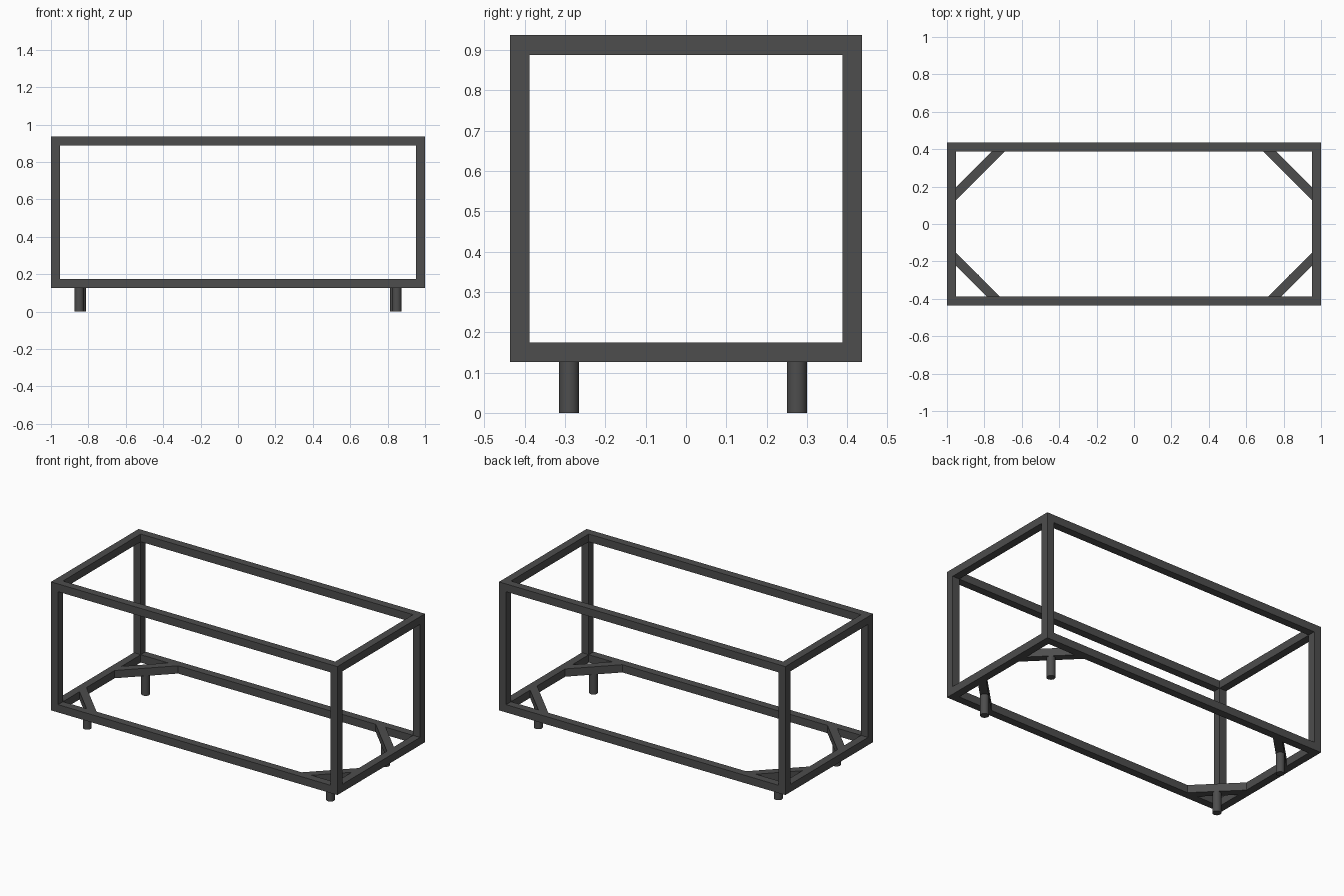
import bpy, bmesh, math

if "Cube" in bpy.data.objects:
    bpy.data.objects.remove(bpy.data.objects["Cube"])

X, Y = 1.0, 0.437          # outer half sizes
Z0, Z1 = 0.126, 0.937      # frame bottom and top
T = 0.049                  # tube thickness

dark = bpy.data.materials.new("dark_metal")
dark.diffuse_color = (0.075, 0.075, 0.075, 1)
dark.use_nodes = True
dark.node_tree.nodes["Principled BSDF"].inputs["Base Color"].default_value = dark.diffuse_color


def prism(name, pts, z0, z1):
    """Extrude a flat outline from z0 up to z1."""
    bm = bmesh.new()
    face = bm.faces.new([bm.verts.new((x, y, z0)) for x, y in pts])
    top = bmesh.ops.extrude_face_region(bm, geom=[face])["geom"]
    verts = [g for g in top if isinstance(g, bmesh.types.BMVert)]
    bmesh.ops.translate(bm, vec=(0, 0, z1 - z0), verts=verts)
    bmesh.ops.recalc_face_normals(bm, faces=bm.faces)
    mesh = bpy.data.meshes.new(name)
    bm.to_mesh(mesh)
    bm.free()
    mesh.materials.append(dark)
    ob = bpy.data.objects.new(name, mesh)
    bpy.context.collection.objects.link(ob)
    return ob


def leg(name, x, y):
    bpy.ops.mesh.primitive_cylinder_add(vertices=32, radius=0.025, depth=Z0,
                                        location=(x, y, Z0 / 2))
    bpy.context.object.name = name
    bpy.context.object.data.materials.append(dark)
    bpy.ops.object.shade_smooth_by_angle(angle=math.radians(40))


# Horizontal rails, mitred at the corners
xi, yi = X - T, Y - T
for level, z in (("bottom", Z0), ("top", Z1 - T)):
    for s, front, side in ((-1, "front", "left"), (1, "back", "right")):
        prism(f"{level}_{front}_rail",
              [(-X, s * Y), (X, s * Y), (xi, s * yi), (-xi, s * yi)], z, z + T)
        prism(f"{level}_{side}_rail",
              [(s * X, -Y), (s * X, Y), (s * xi, yi), (s * xi, -yi)], z, z + T)

for sx, side in ((-1, "left"), (1, "right")):
    # brace offset |x|+|y| and leg position differ slightly front to back
    for sy, end, total, ly in ((-1, "front", 1.139, 0.29), (1, "back", 1.113, 0.275)):
        # Corner post
        prism(f"{end}_{side}_post",
              [(sx * x, sy * y) for x, y in ((xi, yi), (X, yi), (X, Y), (xi, Y))],
              Z0 + T, Z1 - T)
        # Diagonal brace, ends cut flush to the rails
        h = T / math.sqrt(2)
        a, b = total - h, total + h
        prism(f"{end}_{side}_brace",
              [(sx * x, sy * y) for x, y in
               ((xi, a - xi), (xi, b - xi), (b - yi, yi), (a - yi, yi))],
              Z0, Z0 + T)
        # Round foot under the brace
        leg(f"{end}_{side}_leg", sx * (total - ly), sy * ly)
